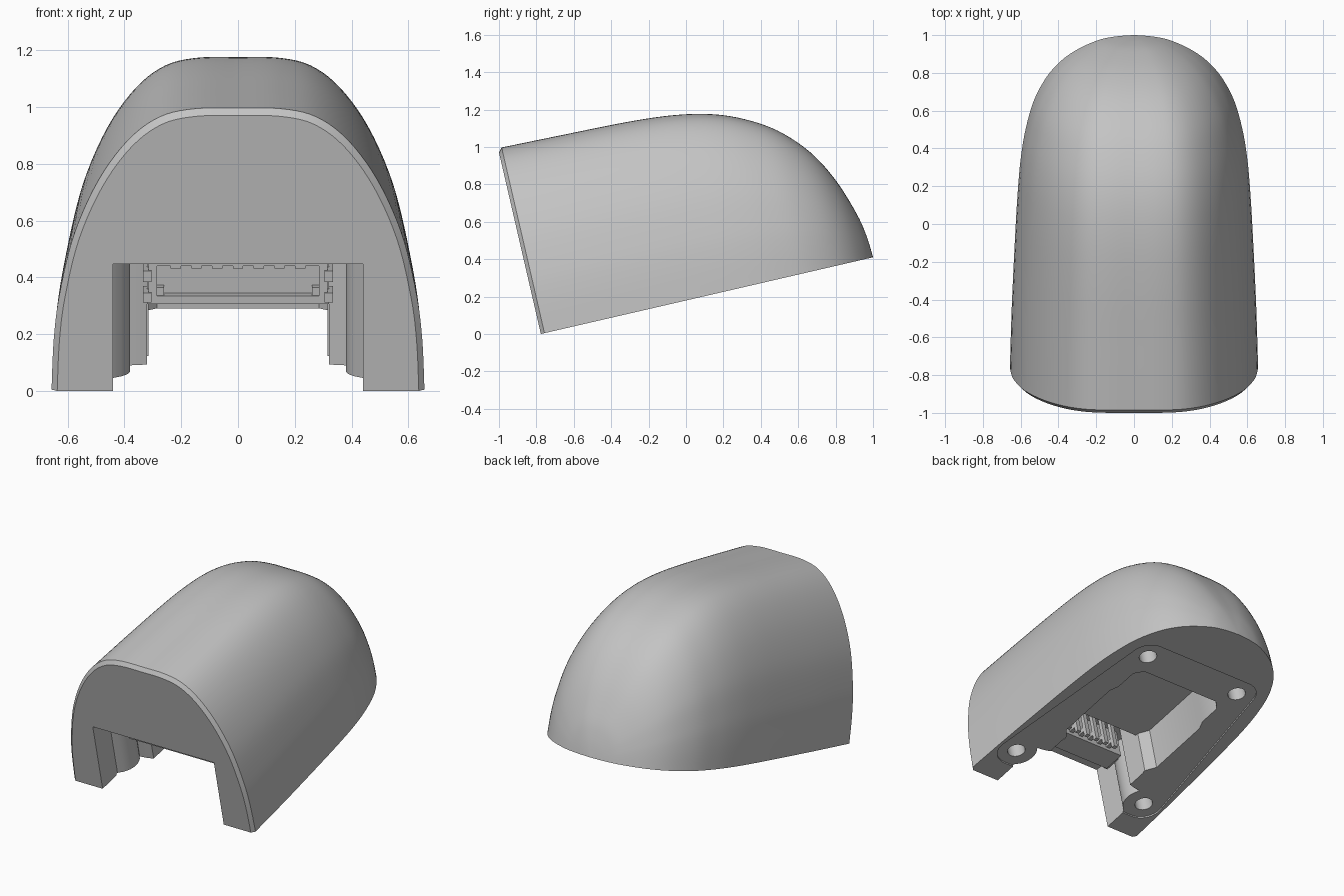
import bpy, bmesh, math
from math import sin, cos, radians

cube = bpy.data.objects.get("Cube")
if cube:
    bpy.data.objects.remove(cube, do_unlink=True)

TILT = radians(13)

gray = bpy.data.materials.new("plain_gray")
gray.use_nodes = True
gray.diffuse_color = (0.55, 0.55, 0.55, 1)
gray.node_tree.nodes["Principled BSDF"].inputs["Base Color"].default_value = (0.55, 0.55, 0.55, 1)


def finish(name, bm):
    """Turn a bmesh in the tilted frame (x, along, up) into an object."""
    bmesh.ops.recalc_face_normals(bm, faces=bm.faces)
    me = bpy.data.meshes.new(name)
    bm.to_mesh(me)
    bm.free()
    me.materials.append(gray)
    ob = bpy.data.objects.new(name, me)
    bpy.context.collection.objects.link(ob)
    ob.location = (0, -0.776, 0)
    ob.rotation_euler = (TILT, 0, 0)
    return ob


def spline(pts, steps):
    """Smooth curve through points of any dimension."""
    out = []
    p = [pts[0]] + pts + [pts[-1]]
    for i in range(1, len(p) - 2):
        for k in range(steps):
            t = k / steps
            out.append(tuple(
                0.5 * (2 * b + (c - a) * t + (2 * a - 5 * b + 4 * c - d) * t * t
                       + (3 * b - a - 3 * c + d) * t ** 3)
                for a, b, c, d in zip(*p[i - 1:i + 3])))
    return out + [pts[-1]]


def mirrored(half):
    return half + [(-x, v) for x, v in reversed(half) if abs(x) > 1e-5]


def prism(name, outline, low, high):
    bm = bmesh.new()
    base = bm.faces.new([bm.verts.new((x, v, low)) for x, v in outline])
    res = bmesh.ops.extrude_face_region(bm, geom=[base])
    for e in res["geom"]:
        if isinstance(e, bmesh.types.BMVert):
            e.co.z = high
    return finish(name, bm)


def circle(x, v, r, a0, a1, n):
    return [(x + r * cos(radians(a0 + (a1 - a0) * i / n)),
             v + r * sin(radians(a0 + (a1 - a0) * i / n))) for i in range(n + 1)]


def add_box(bm, x0, x1, v0, v1, w0, w1):
    res = bmesh.ops.create_cube(bm, size=1)
    for q in res["verts"]:
        q.co = ((x0 + x1) / 2 + q.co.x * (x1 - x0),
                (v0 + v1) / 2 + q.co.y * (v1 - v0),
                (w0 + w1) / 2 + q.co.z * (w1 - w0))


# Shell: arch section lofted along the base, closing to a rounded back
arch = spline([(1, 0), (.988, .18), (.957, .34), (.88, .55), (.75, .742),
               (.59, .886), (.42, .969), (.23, .998), (0, 1)], 5)
arch = mirrored(arch)
# station rows: distance along base, half width, height
rows = [(0, .637, .995)] + spline([
    (.02, .657, 1.018), (.35, .647, 1.01), (.7, .631, 1.0), (.95, .617, .98),
    (1.15, .60, .94), (1.32, .572, .873), (1.48, .525, .772), (1.62, .445, .625),
    (1.72, .34, .448), (1.79, .205, .245), (1.815, .1, .115), (1.823, .001, .001)], 5)

bm = bmesh.new()
rings = [[bm.verts.new((x * hw, v, w * h)) for x, w in arch] for v, hw, h in rows]
n = len(arch)
for a, b in zip(rings, rings[1:]):
    for i in range(n - 1):
        bm.faces.new((a[i], a[i + 1], b[i + 1], b[i]))
bm.faces.new(rings[0])
bm.faces.new(rings[-1])
bm.faces.new([r[0] for r in rings] + [r[-1] for r in reversed(rings)])
shell = finish("shell", bm)

# Cutters: shallow base recess, connector pocket, main cavity, screw holes
FRONT, BACK = (.51, .27), (.355, 1.37)
recess = circle(*FRONT, .12, -90, 8, 12) + circle(*BACK, .12, 8, 90, 12)
pocket = [(.44, -.1), (.44, .16)] + circle(.51, .27, .13, 220, 140, 8) + [
    (.36, .36), (.32, .37), (.32, .5)]
cavity = [(.315, .42), (.315, .52), (.36, .58), (.36, 1.0), (.335, 1.06), (.335, 1.2), (.285, 1.25)]
cutters = [
    prism("recess_cutter", mirrored(recess), -.1, .01),
    prism("pocket_cutter", mirrored(pocket), -.12, .458),
    prism("cavity_cutter", mirrored(cavity), -.14, .31),
]
for x, v in (FRONT, BACK):
    for s in (1, -1):
        cutters.append(prism("hole_cutter", circle(s * x, v, .055, 0, 345, 23), -.08, .25))

bpy.context.view_layer.objects.active = shell
for c in cutters:
    c.hide_render = True
    mod = shell.modifiers.new("cut", "BOOLEAN")
    mod.operation = "DIFFERENCE"
    mod.solver = "EXACT"
    mod.object = c
    bpy.context.view_layer.update()
    bpy.ops.object.modifier_apply(modifier=mod.name)
for c in cutters:
    bpy.data.objects.remove(c, do_unlink=True)

bpy.ops.object.select_all(action="DESELECT")
shell.select_set(True)
bpy.ops.object.shade_smooth_by_angle(angle=radians(25))

# Connector housing: open-fronted socket inside the pocket
bm = bmesh.new()
add_box(bm, -.32, .32, .2, .34, .268, .297)
add_box(bm, -.32, .32, .25, .34, .297, .458)
add_box(bm, -.29, .29, .2, .25, .405, .458)
for s in (1, -1):
    add_box(bm, *sorted((s * .285, s * .315)), .2, .25, .297, .458)
    add_box(bm, *sorted((s * .26, s * .285)), .21, .25, .297, .325)
finish("connector_housing", bm)

# Side latches of the connector
bm = bmesh.new()
for s in (1, -1):
    add_box(bm, *sorted((s * .305, s * .335)), .19, .3, .275, .31)
    add_box(bm, *sorted((s * .305, s * .335)), .19, .3, .35, .39)
finish("connector_latches", bm)

# Contacts inside the socket and solder pins behind it
contacts, pins = bmesh.new(), bmesh.new()
for i in range(7):
    x = (i - 3) * .073
    add_box(contacts, x - .018, x + .018, .205, .25, .395, .41)
    add_box(pins, x - .014, x + .014, .335, .40, .29, .32)
    add_box(pins, x - .014, x + .014, .385, .41, .25, .458)
finish("contacts", contacts)
finish("solder_pins", pins)
